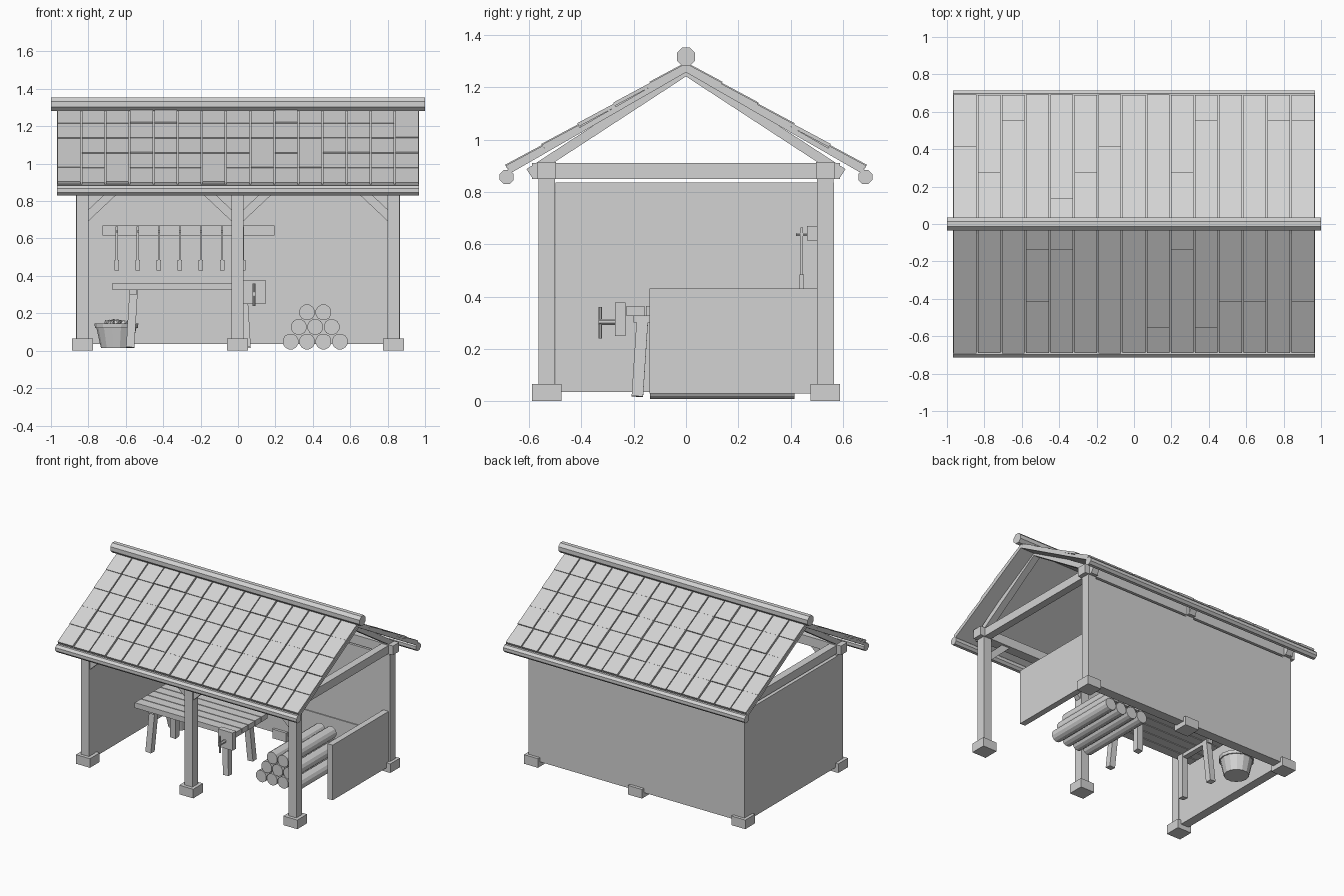
import bpy, bmesh, math, random
from mathutils import Vector, Matrix, Euler

random.seed(4)
old = bpy.data.objects.get("Cube")
if old:
    bpy.data.objects.remove(old)

grey = bpy.data.materials.new("plain_grey")
grey.use_nodes = True
grey.diffuse_color = (0.65, 0.65, 0.65, 1)
grey.node_tree.nodes["Principled BSDF"].inputs["Base Color"].default_value = (0.65, 0.65, 0.65, 1)


def finish(name, bm):
    bmesh.ops.recalc_face_normals(bm, faces=bm.faces)
    mesh = bpy.data.meshes.new(name)
    bm.to_mesh(mesh)
    bm.free()
    mesh.materials.append(grey)
    obj = bpy.data.objects.new(name, mesh)
    bpy.context.collection.objects.link(obj)
    return obj


def add_box(bm, center, size, rot=(0, 0, 0)):
    m = Matrix.LocRotScale(Vector(center), Euler(rot), Vector(size))
    bmesh.ops.create_cube(bm, size=1, matrix=m)


def box(name, center, size, rot=(0, 0, 0)):
    bm = bmesh.new()
    add_box(bm, center, size, rot)
    return finish(name, bm)


def span(name, x, y, z):
    """Box given by its limits on each axis."""
    lims = (x, y, z)
    return box(name, [(a + b) / 2 for a, b in lims], [b - a for a, b in lims])


def rod(name, p0, p1, r, sides=8, r2=None):
    p0, p1 = Vector(p0), Vector(p1)
    d = p1 - p0
    m = Matrix.Translation((p0 + p1) / 2) @ d.to_track_quat('Z', 'Y').to_matrix().to_4x4()
    m = m @ Matrix.Rotation(math.pi / sides, 4, 'Z')
    bm = bmesh.new()
    bmesh.ops.create_cone(bm, cap_ends=True, segments=sides, radius1=r,
                          radius2=r if r2 is None else r2, depth=d.length, matrix=m)
    return finish(name, bm)


# Timber frame: stones, posts, tie beams, wall plates
POST_X, POST_Y = 0.832, 0.533
for x in (-POST_X, -0.003, POST_X):
    for y in (-POST_Y, POST_Y):
        box("foot_stone", (x, y, 0.033), (0.112, 0.112, 0.066))
        box("post", (x, y, 0.455), (0.064, 0.064, 0.80))
    box("tie_beam", (x, 0, 0.88), (0.055, 1.18, 0.06))
for y in (-POST_Y, POST_Y):
    box("wall_plate", (0, y, 0.882), (1.79, 0.072, 0.066))


# Diagonal braces along the open front
def brace(x, side):
    rise, run = 0.16, 0.17
    angle = math.atan2(rise, run)
    box("brace", (x + side * 0.097, -POST_Y, 0.785),
        (math.hypot(rise, run), 0.04, 0.045), (0, -side * angle, 0))


for x, side in ((-POST_X, 1), (-0.003, -1), (-0.003, 1), (POST_X, -1)):
    brace(x, side)

# Walls
span("back_wall", (-0.866, 0.866), (0.503, 0.567), (0.035, 0.836))
span("back_wall_lower_boards", (-0.80, 0.80), (0.496, 0.503), (0.035, 0.266))
span("side_wall", (-0.867, -0.803), (-0.50, 0.503), (0.035, 0.836))
span("low_partition", (0.815, 0.858), (-0.14, 0.503), (0.03, 0.43))

# Rafters
pitch = math.atan(0.652)
length = 0.61 / math.cos(pitch)
for x in (-POST_X, -0.003, POST_X):
    for s in (-1, 1):
        down = Vector((0, s * math.cos(pitch), -math.sin(pitch)))
        normal = Vector((0, s * math.sin(pitch), math.cos(pitch)))
        c = Vector((x, 0, 1.285)) + down * length / 2 - normal * 0.018
        box("rafter", c, (0.05, length, 0.036), (-s * pitch, 0, 0))

# Roof: a board under rows of slightly uneven tiles
pitch = math.atan(0.575)
length = 0.69 / math.cos(pitch)
ROWS, COLS, HALF = 5, 15, 0.968
for s in (-1, 1):
    apex = Vector((0, 0, 1.297))
    down = Vector((0, s * math.cos(pitch), -math.sin(pitch)))
    normal = Vector((0, s * math.sin(pitch), math.cos(pitch)))
    box("roof_board", apex + down * length / 2 - normal * 0.024,
        (2 * HALF, length, 0.02), (-s * pitch, 0, 0))
    bm = bmesh.new()
    step, width = length / ROWS, 2 * HALF / COLS
    for r in range(ROWS):
        for c in range(COLS):
            lift = random.choice((0, 0, 0, 0.004))
            p = apex + down * step * (r + 0.5) + normal * (lift - 0.009)
            p.x = -HALF + width * (c + 0.5)
            add_box(bm, p, (width - 0.008, step, 0.014), (-s * (pitch - 0.03), 0, 0))
    finish("roof_tiles", bm)
    rod("eave_pole", (-HALF, s * 0.686, 0.857), (HALF, s * 0.686, 0.857), 0.029)
rod("ridge_pole", (-1, 0, 1.318), (1, 0, 1.318), 0.038)

# Workbench
x0, x1, y0, y1 = -0.67, 0.14, -0.23, 0.14
PLANKS = 5
pw = (y1 - y0) / PLANKS
for i in range(PLANKS):
    span("bench_plank", (x0, x1), (y0 + i * pw + 0.003, y0 + (i + 1) * pw - 0.003), (0.325, 0.363))
for sx in (-1, 1):
    span("bench_cleat", (-0.265 + sx * 0.295 - 0.02, -0.265 + sx * 0.295 + 0.02),
         (y0 + 0.03, y1 - 0.03), (0.30, 0.325))
    for sy in (-1, 1):
        box("bench_leg", (-0.265 + sx * 0.302, -0.045 + sy * 0.131, 0.172),
            (0.044, 0.044, 0.31), (sy * 0.065, -sx * 0.06, 0))

# Vise on the bench corner
span("vise_jaw", (0.03, 0.148), (-0.272, -0.232), (0.25, 0.378))
rod("vise_screw", (0.085, -0.335, 0.303), (0.085, -0.26, 0.303), 0.012)
rod("vise_handle", (0.085, -0.328, 0.24), (0.085, -0.328, 0.36), 0.008)

# Tool rack with hanging tools
span("tool_rack", (-0.725, 0.195), (0.462, 0.503), (0.615, 0.67))
for i in range(7):
    x = -0.648 + i * 0.1125
    rod("peg", (x, 0.42, 0.637), (x, 0.465, 0.637), 0.006, 6)
    span("tool_shaft", (x - 0.006, x + 0.006), (0.438, 0.448), (0.48, 0.665))
    span("tool_handle", (x - 0.012, x + 0.012), (0.434, 0.452), (0.43, 0.485))

# Log stack
R, GAP = 0.043, 0.088
for row, count in enumerate((4, 3, 2)):
    for i in range(count):
        x = 0.413 + (i - (count - 1) / 2) * GAP
        z = 0.049 + row * 0.078
        rod("log", (x, -0.137, z), (x, 0.415, z), R, 12)

# Bucket: turned profile with a rim, filled with lumps
profile = [(0, 0.015), (0.083, 0.015), (0.107, 0.122), (0.115, 0.122),
           (0.117, 0.145), (0.1, 0.145), (0.097, 0.12), (0, 0.12)]
BX, BY = -0.65, 0.27
bm = bmesh.new()
verts = [bm.verts.new((BX + r, BY, z)) for r, z in profile]
edges = [bm.edges.new(pair) for pair in zip(verts, verts[1:])]
bmesh.ops.spin(bm, geom=verts + edges, cent=(BX, BY, 0), axis=(0, 0, 1),
               angle=2 * math.pi, steps=14)
bmesh.ops.remove_doubles(bm, verts=bm.verts, dist=0.0005)
finish("bucket", bm)

bm = bmesh.new()
for i in range(9):
    a, d = i * 2.4, 0.022 * math.sqrt(i) + 0.004
    m = Matrix.LocRotScale(Vector((BX + d * math.cos(a), BY + d * math.sin(a), 0.15 - 0.15 * d)),
                           Euler((i, 2 * i, 0)), Vector((1, 0.85, 0.8)))
    bmesh.ops.create_icosphere(bm, subdivisions=1, radius=0.027, matrix=m)
finish("bucket_lumps", bm)
